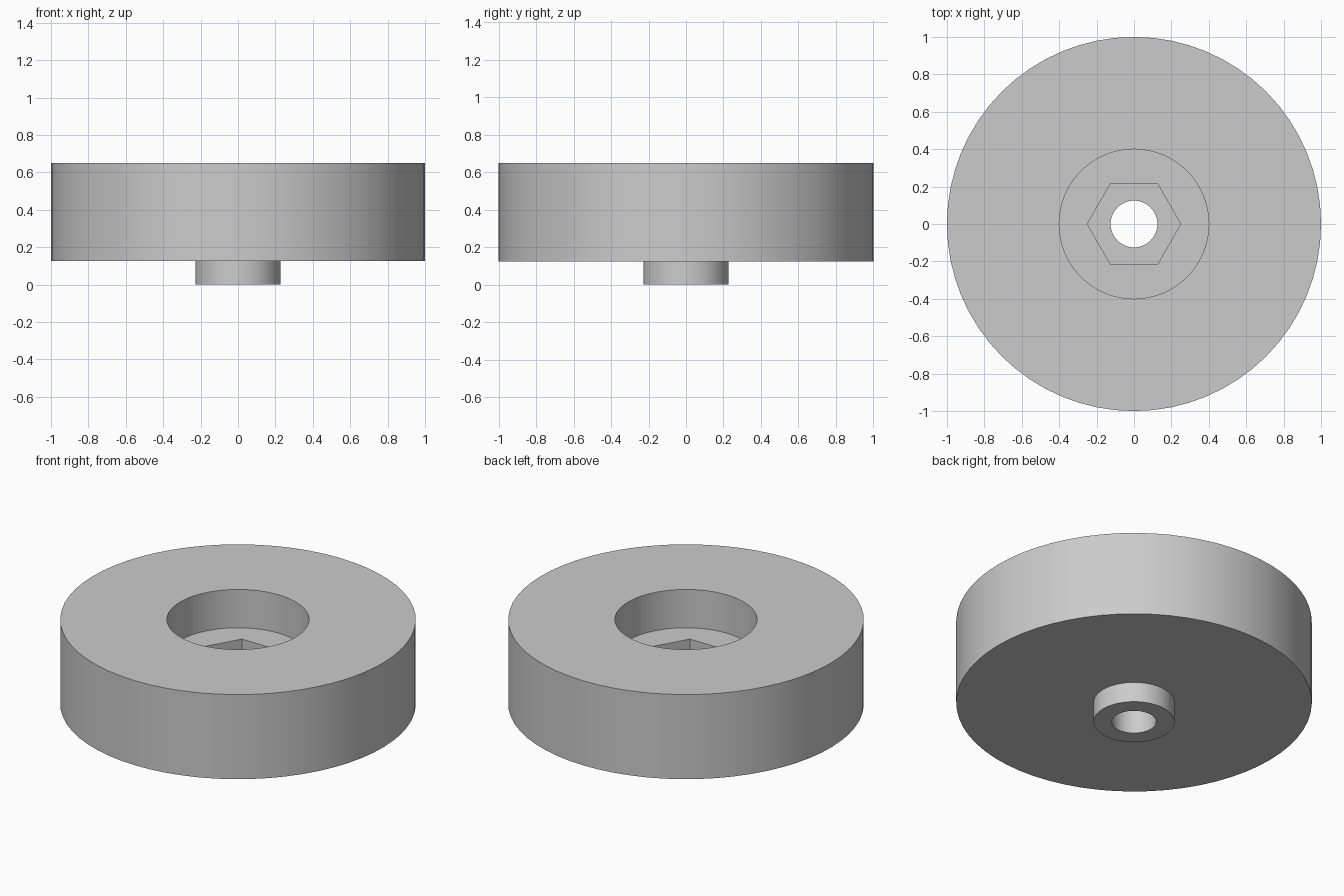
import bpy
import bmesh
from math import cos, sin, tau

cube = bpy.data.objects.get("Cube")
if cube:
    bpy.data.objects.remove(cube, do_unlink=True)

grey = bpy.data.materials.new("light grey")
grey.use_nodes = True
colour = (0.6, 0.6, 0.6, 1)
grey.diffuse_color = colour
grey.node_tree.nodes["Principled BSDF"].inputs["Base Color"].default_value = colour


def turned(name, profile, sides, hollow):
    """Turn a (radius, z) profile about z; hollow joins its ends, else they are capped."""
    bm = bmesh.new()
    rings = []
    for r, z in profile:
        angles = [tau * i / sides for i in range(sides)]
        rings.append([bm.verts.new((r * cos(a), r * sin(a), z)) for a in angles])
    following = rings[1:] + (rings[:1] if hollow else [])
    for low, high in zip(rings, following):
        for i in range(sides):
            j = (i + 1) % sides
            bm.faces.new((low[i], low[j], high[j], high[i]))
    if not hollow:
        bm.faces.new(rings[0])
        bm.faces.new(rings[-1])
    bmesh.ops.recalc_face_normals(bm, faces=bm.faces[:])
    mesh = bpy.data.meshes.new(name)
    bm.to_mesh(mesh)
    bm.free()
    mesh.materials.append(grey)
    obj = bpy.data.objects.new(name, mesh)
    bpy.context.collection.objects.link(obj)
    return obj


# Wheel with a bottom boss, a through bore and a round recess in the top
bore, boss, recess, rim = 0.125, 0.228, 0.4, 1.0
base, shoulder, pocket_floor, recess_floor, top = 0, 0.125, 0.21, 0.412, 0.65
wheel = turned("wheel", [
    (bore, base), (boss, base), (boss, shoulder), (rim, shoulder),
    (rim, top), (recess, top), (recess, recess_floor), (bore, recess_floor),
], 64, True)

# Hexagonal nut pocket sunk into the recess floor
cutter = turned("nut_pocket_cutter", [(0.25, pocket_floor), (0.25, 0.5)], 6, False)
cutter.hide_render = True
cut = wheel.modifiers.new("nut pocket", "BOOLEAN")
cut.operation = "DIFFERENCE"
cut.solver = "EXACT"
cut.object = cutter

bpy.ops.object.select_all(action="DESELECT")
bpy.context.view_layer.objects.active = wheel
wheel.select_set(True)
bpy.ops.object.modifier_apply(modifier=cut.name)
bpy.data.objects.remove(cutter, do_unlink=True)
bpy.ops.object.shade_smooth_by_angle()
